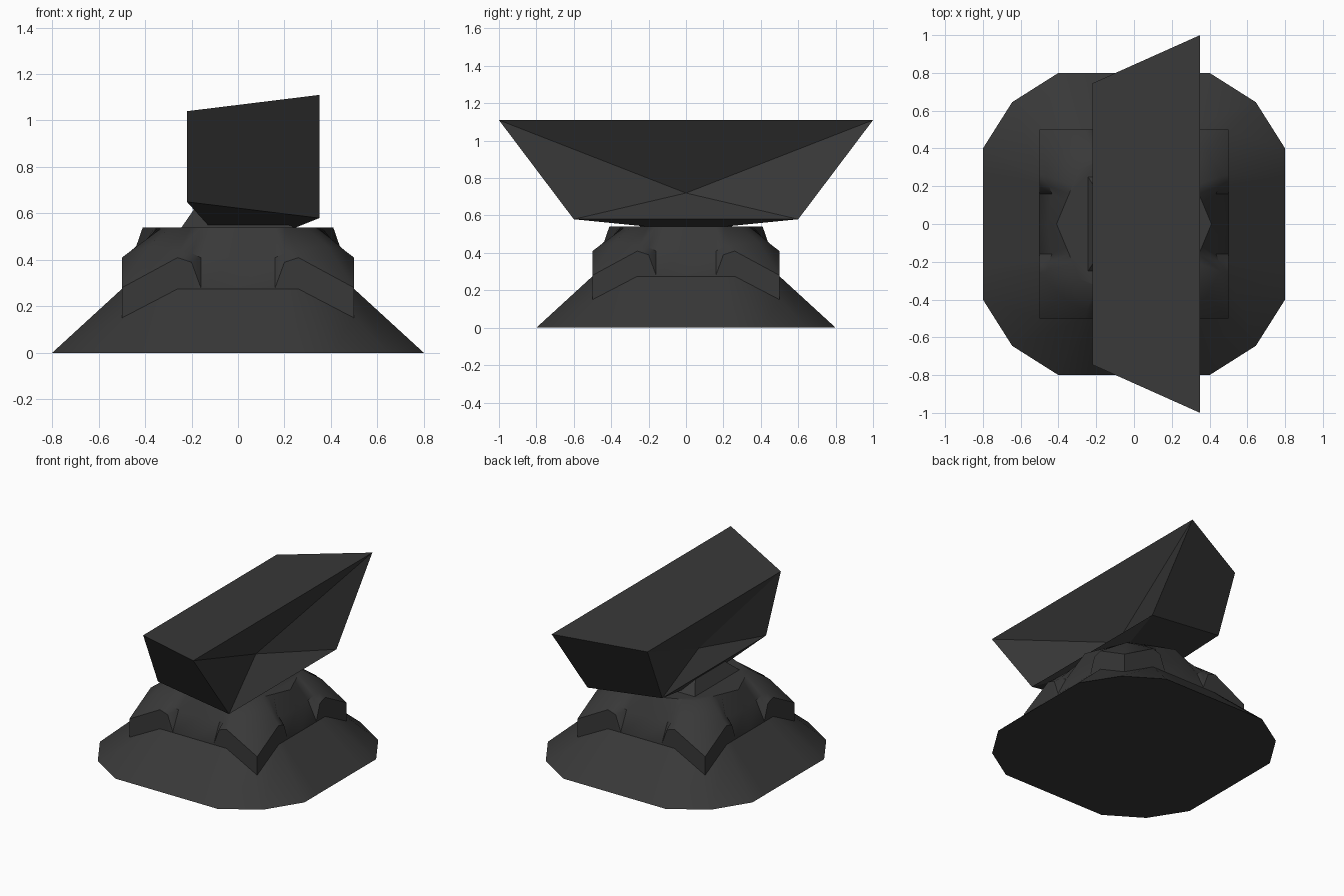
import bpy, bmesh, math

if "Cube" in bpy.data.objects:
    bpy.data.objects.remove(bpy.data.objects["Cube"])

dark = bpy.data.materials.new("charcoal")
dark.diffuse_color = (0.04, 0.04, 0.04, 1)
dark.use_nodes = True
dark.node_tree.nodes["Principled BSDF"].inputs["Base Color"].default_value = dark.diffuse_color


def make(name, verts, faces, smooth=None):
    bm = bmesh.new()
    vs = [bm.verts.new(v) for v in verts]
    for f in faces:
        bm.faces.new([vs[i] for i in f])
    bmesh.ops.recalc_face_normals(bm, faces=bm.faces)
    me = bpy.data.meshes.new(name)
    bm.to_mesh(me)
    bm.free()
    ob = bpy.data.objects.new(name, me)
    bpy.context.collection.objects.link(ob)
    me.materials.append(dark)
    if smooth:
        bpy.ops.object.select_all(action='DESELECT')
        ob.select_set(True)
        bpy.context.view_layer.objects.active = ob
        bpy.ops.object.shade_smooth_by_angle(angle=math.radians(smooth))
    return ob


# Half of one side per ring: (outward, sideways, height), centre to corner
half_rings = [
    [(.8, 0, 0), (.8, .16, 0), (.8, .25, 0), (.8, .4, 0), (.645, .645, 0)],
    [(.5, 0, .275), (.5, .16, .275), (.5, .2, .275), (.5, .26, .275), (.5, .5, .15)],
    [(.5, 0, .28), (.5, .16, .28), (.5, .2, .39), (.5, .26, .41), (.5, .5, .28)],
    [(.455, 0, .41), (.435, .16, .41), (.45, .2, .43), (.46, .25, .44), (.385, .385, .46)],
    [(.41, 0, .54), (.36, .12, .54), (.343, .16, .54), (.325, .205, .54), (.29, .29, .54)],
]


def full_ring(half):
    side = [(r, -s, z) for r, s, z in half[:0:-1]] + half[:-1]
    pts = []
    for k in range(4):
        c, s = round(math.cos(k * math.pi / 2)), round(math.sin(k * math.pi / 2))
        pts += [(c * x - s * y, s * x + c * y, z) for x, y, z in side]
    return pts


# Flared foot with square walls and an eight-sided top
rings = [full_ring(h) for h in half_rings]
n = len(rings[0])
verts = [p for r in rings for p in r]
faces = [(a * n + i, a * n + (i + 1) % n, (a + 1) * n + (i + 1) % n, (a + 1) * n + i)
         for a in range(len(rings) - 1) for i in range(n)]
faces += [tuple(range(n)), tuple(range((len(rings) - 1) * n, len(rings) * n))]
make("pedestal", verts, faces, 35)

# Slanted neck
lo = [(-.25, -.26, .53), (.25, -.26, .53), (.25, .26, .53), (-.25, .26, .53)]
hi = [(-.16, -.12, .66), (.1, -.12, .66), (.1, .12, .66), (-.16, .12, .66)]
make("neck", lo + hi, [(3, 2, 1, 0), (4, 5, 6, 7)] +
     [(i, (i + 1) % 4, (i + 1) % 4 + 4, i + 4) for i in range(4)])

# Wedge-shaped head, both long sides pinched in above the underside
top = [(-.22, -.745, 1.04), (.35, -1, 1.11), (.35, 1, 1.11), (-.22, .745, 1.04)]
low = [(-.22, -.58, .65), (.35, -.6, .58), (.35, .6, .58), (-.22, .58, .65)]
under = [(-.12, -.2, .54), (.25, -.2, .54), (.25, .2, .54), (-.12, .2, .54)]
pinch = [(.14, 0, .72), (-.1, 0, .75)]
f = [(0, 1, 2, 3), (0, 4, 5, 1), (2, 6, 7, 3), (8, 9, 10, 11)]
f += [(4 + i, 4 + (i + 1) % 4, 8 + (i + 1) % 4, 8 + i) for i in range(4)]
for p, a, b in ((12, 1, 2), (13, 3, 0)):
    f += [(a, b, p), (a, p, a + 4), (b, b + 4, p), (a + 4, p, b + 4)]
make("head", top + low + under + pinch, f)
